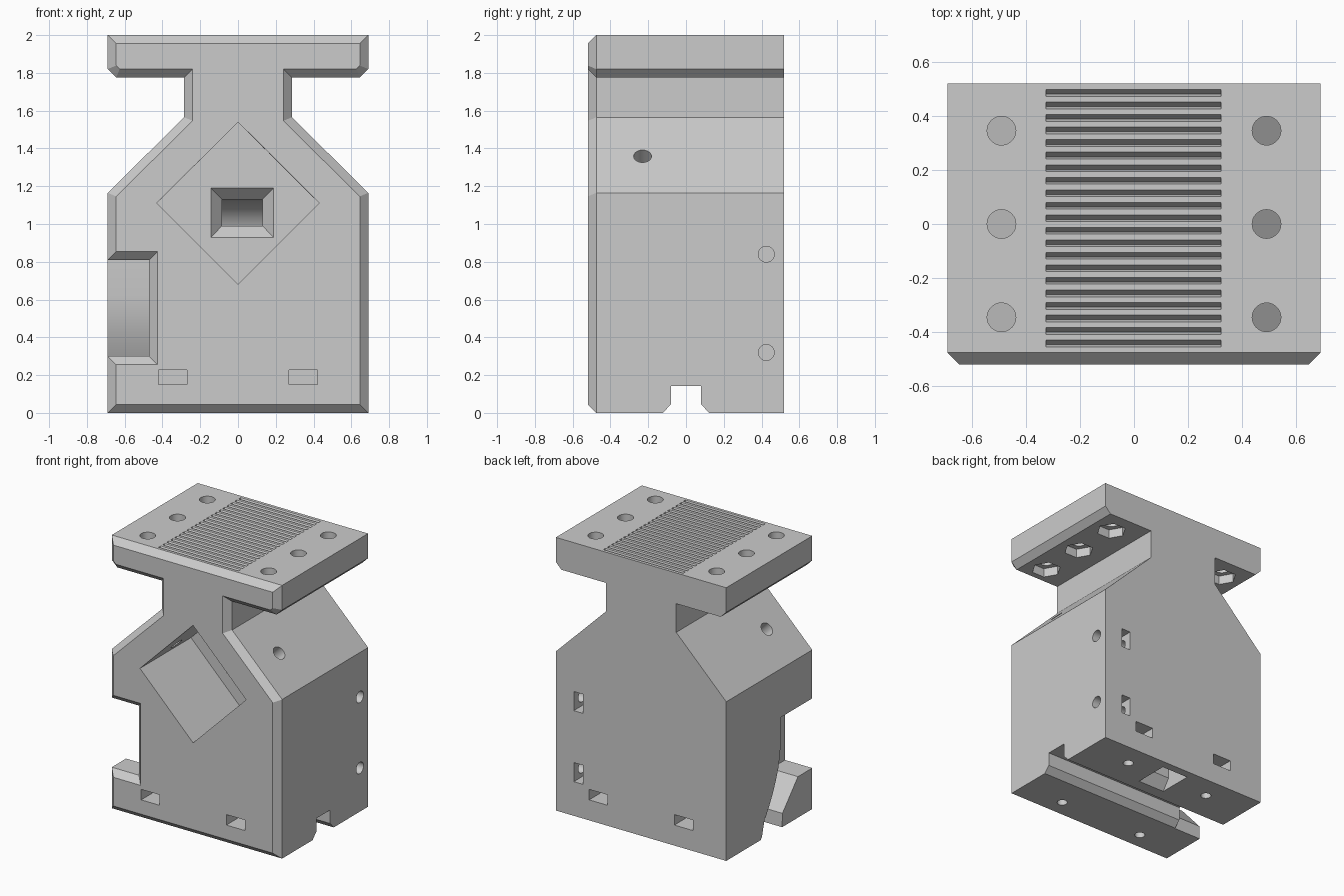
import bpy, bmesh
from math import sin, cos, pi, radians
from mathutils import Vector

cube = bpy.data.objects.get("Cube")
if cube:
    bpy.data.objects.remove(cube, do_unlink=True)

grey = bpy.data.materials.new("plain_grey")
grey.use_nodes = True
grey.diffuse_color = (0.6, 0.6, 0.6, 1)
grey.node_tree.nodes["Principled BSDF"].inputs["Base Color"].default_value = (0.6, 0.6, 0.6, 1)


def loft(bm, rings):
    """Skin a closed solid through rings of equal point count."""
    loops = [[bm.verts.new(p) for p in ring] for ring in rings]
    n = len(loops[0])
    for a, b in zip(loops, loops[1:]):
        for i in range(n):
            j = (i + 1) % n
            bm.faces.new((a[i], a[j], b[j], b[i]))
    first = bm.faces.new(loops[0])
    last = bm.faces.new(loops[-1])
    return first, last


def box(bm, x0, x1, y0, y1, z0, z1):
    loft(bm, [[(x0, y0, z), (x1, y0, z), (x1, y1, z), (x0, y1, z)] for z in (z0, z1)])


def along_x(bm, profile, x0, x1):
    loft(bm, [[(x, y, z) for y, z in profile] for x in (x0, x1)])


def rod(bm, start, end, radius, sides=32):
    start, end = Vector(start), Vector(end)
    turn = (end - start).to_track_quat('Z', 'Y')
    circle = [turn @ Vector((radius * cos(2 * pi * i / sides), radius * sin(2 * pi * i / sides), 0))
              for i in range(sides)]
    loft(bm, [[p + c for c in circle] for p in (start, end)])


def finish(bm, name):
    bmesh.ops.recalc_face_normals(bm, faces=bm.faces)
    mesh = bpy.data.meshes.new(name)
    bm.to_mesh(mesh)
    bm.free()
    obj = bpy.data.objects.new(name, mesh)
    bpy.context.collection.objects.link(obj)
    mesh.materials.append(grey)
    return obj


# Body: mirrored bottle-shaped outline, chamfered around the front
half = [(0.69, 0), (0.69, 1.165), (0.285, 1.565), (0.285, 1.775),
        (0.645, 1.775), (0.69, 1.82), (0.69, 2)]
outline = half + [(-x, z) for x, z in reversed(half)]
bm = bmesh.new()
front, back = loft(bm, [[(x, y, z) for x, z in outline] for y in (-0.52, 0.52)])
bmesh.ops.recalc_face_normals(bm, faces=bm.faces)
bmesh.ops.bevel(bm, geom=list(front.edges), offset=0.045, offset_type='OFFSET',
                segments=1, affect='EDGES')
body = finish(bm, "mount_body")


def cut(bm, name):
    tool = finish(bm, name)
    tool.hide_render = True
    mod = body.modifiers.new(name, 'BOOLEAN')
    mod.operation = 'DIFFERENCE'
    mod.solver = 'EXACT'
    mod.object = tool
    bpy.context.view_layer.objects.active = body
    bpy.ops.object.modifier_apply(modifier=name)
    bpy.data.objects.remove(tool, do_unlink=True)


# Diamond pocket in the front
bm = bmesh.new()
diamond = [(0, 0.43), (0.43, 0), (0, -0.43), (-0.43, 0)]
loft(bm, [[(x, y, 1.11 + z) for x, z in diamond] for y in (-0.7, 0.07)])
cut(bm, "diamond_pocket")

# Curved duct from the pocket floor down to the underside
def duct_ring(y, z, angle, grow_x=0, grow=0):
    r = 0.07 + grow
    up = (sin(angle) * r, cos(angle) * r)
    x0, x1 = -0.085 - grow_x, 0.13 + grow_x
    return [(x0, y - up[0], z - up[1]), (x1, y - up[0], z - up[1]),
            (x1, y + up[0], z + up[1]), (x0, y + up[0], z + up[1])]

bm = bmesh.new()
rings = [duct_ring(0.06, 1.06, 0, 0.067, 0.07), duct_ring(0.135, 1.06, 0)]
for i in range(11):
    a = pi / 2 * i / 10
    rings.append(duct_ring(0.175 + 0.16 * sin(a), 0.9 + 0.16 * cos(a), a))
rings += [duct_ring(0.335, 0.08, pi / 2), duct_ring(0.335, -0.02, pi / 2, 0, 0.07)]
loft(bm, rings)
cut(bm, "cable_duct")

# Curved side notch running from the front down into the bottom channel
bm = bmesh.new()
wall = [(-0.11, 0.81), (-0.11, 0.62), (-0.1, 0.53), (-0.08, 0.44), (-0.05, 0.36),
        (-0.015, 0.28), (0.03, 0.2), (0.08, 0.12), (0.125, -0.05)]
lip = [(-0.125, -0.05), (-0.13, 0.1), (-0.31, 0.3), (-0.7, 0.3), (-0.7, 0.81)]
along_x(bm, wall + lip, -0.9, -0.47)
cut(bm, "side_notch")

# Flared mouth of the notch
bm = bmesh.new()
loft(bm, [[(-0.9, y, 0.3 - g), (-0.47 + g, y, 0.3 - g), (-0.47 + g, y, 0.81 + g), (-0.9, y, 0.81 + g)]
          for y, g in ((-0.565, 0.09), (-0.472, -0.003))])
cut(bm, "notch_mouth")

# Bottom channel with chamfered lips
bm = bmesh.new()
side = [(0.17, -0.05), (0.08, 0.045), (0.08, 0.143)]
along_x(bm, side + [(-y, z) for y, z in reversed(side)], -1, 1)
cut(bm, "bottom_channel")

# Row of V grooves on the top
bm = bmesh.new()
for i in range(21):
    y = 0.484 - i * 0.0463
    along_x(bm, [(y + 0.0135, 2.001), (y - 0.004, 1.975), (y - 0.0125, 2.001)], -0.325, 0.322)
cut(bm, "grip_grooves")

# Bolt holes and hexagonal nut seats in the top wings
for name, radius, sides, z0, z1 in (("wing_holes", 0.053, 32, 1.7, 2.1),
                                    ("wing_nut_seats", 0.1, 6, 1.7, 1.84)):
    bm = bmesh.new()
    for x in (-0.49, 0.49):
        for y in (-0.345, 0, 0.345):
            rod(bm, (x, y, z0), (x, y, z1), radius, sides)
    cut(bm, name)

# Screw holes square to the sloped shoulders
bm = bmesh.new()
for s in (-1, 1):
    rod(bm, (s * 0.595, -0.23, 1.46), (s * 0.27, -0.23, 1.135), 0.047)
cut(bm, "shoulder_holes")

# Nut slots, then the screw holes that meet them
bm = bmesh.new()
for x in (-0.345, 0.345):
    for s in (-1, 1):
        box(bm, x - 0.075, x + 0.075, *sorted((s * 0.28, s * 0.6)), 0.15, 0.227)
for z in (0.32, 0.84):
    box(bm, 0.47, 0.545, 0.345, 0.6, z - 0.07, z + 0.07)
cut(bm, "nut_slots")

bm = bmesh.new()
for x in (-0.345, 0.345):
    for y in (-0.35, 0.35):
        rod(bm, (x, y, -0.1), (x, y, 0.26), 0.035)
for z in (0.32, 0.84):
    rod(bm, (0.8, 0.425, z), (0.41, 0.425, z), 0.042)
cut(bm, "screw_holes")

# Smooth the curved walls, keep edges sharp
bpy.ops.object.select_all(action='DESELECT')
body.select_set(True)
bpy.context.view_layer.objects.active = body
bpy.ops.object.shade_smooth_by_angle(angle=radians(25))
